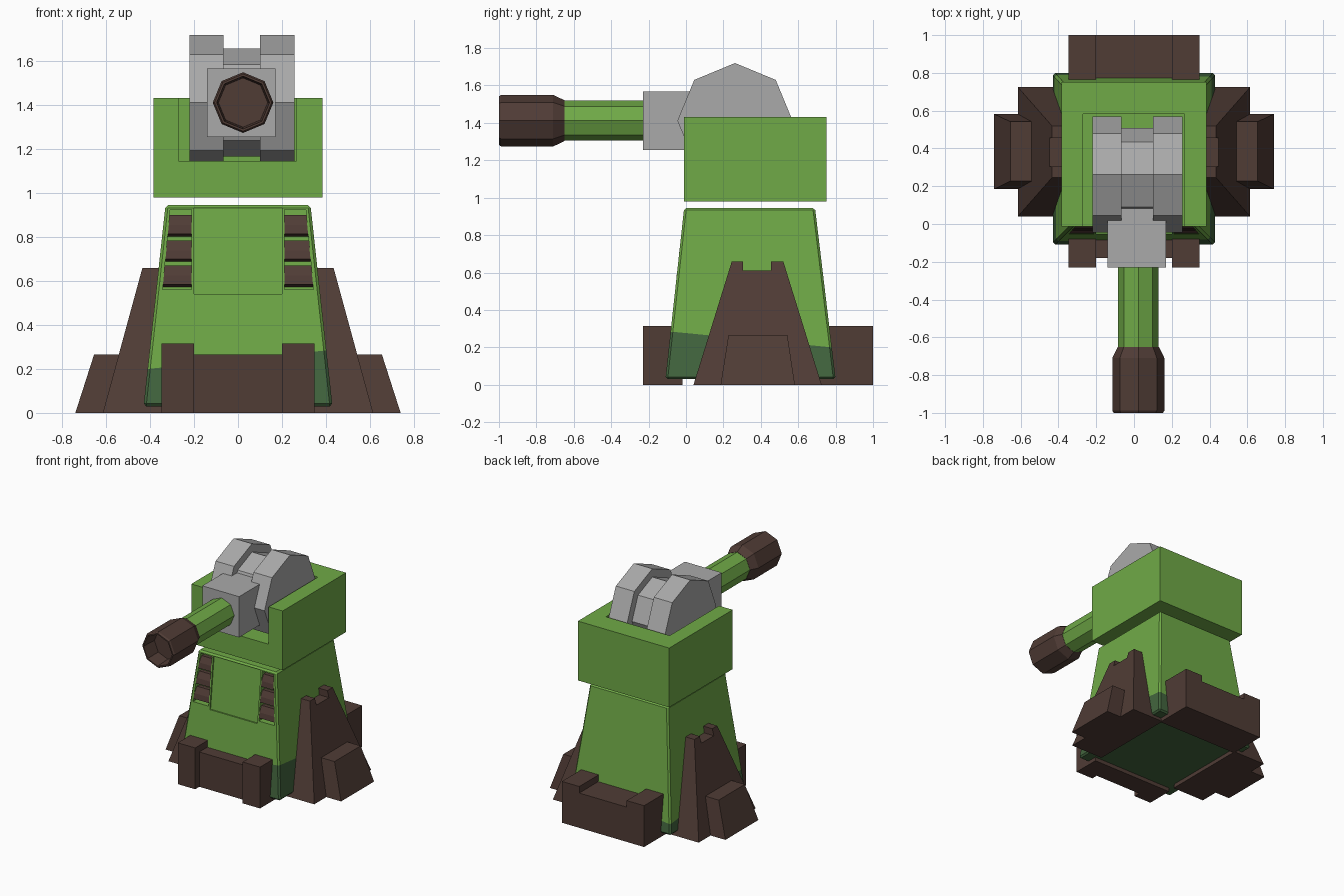
import bpy, bmesh, math
from mathutils import Vector

if "Cube" in bpy.data.objects:
    bpy.data.objects.remove(bpy.data.objects["Cube"])


def material(name, rgb):
    m = bpy.data.materials.new(name)
    m.diffuse_color = (*rgb, 1)
    m.use_nodes = True
    m.node_tree.nodes["Principled BSDF"].inputs["Base Color"].default_value = m.diffuse_color
    return m


GREEN = material("leaf green", (0.16, 0.40, 0.063))
DARK = material("dark green", (0.055, 0.13, 0.048))
BROWN = material("dark brown", (0.08, 0.045, 0.036))
GREY = material("mid grey", (0.40, 0.40, 0.40))


def loft_mesh(rings):
    """Skin matching rings of points and cap both ends."""
    bm = bmesh.new()
    rows = [[bm.verts.new(p) for p in ring] for ring in rings]
    n = len(rows[0])
    for a, b in zip(rows, rows[1:]):
        for i in range(n):
            j = (i + 1) % n
            bm.faces.new((a[i], a[j], b[j], b[i]))
    bm.faces.new(rows[0])
    bm.faces.new(rows[-1])
    bmesh.ops.recalc_face_normals(bm, faces=bm.faces)
    return bm


def finish(name, bm, *mats):
    me = bpy.data.meshes.new(name)
    bm.to_mesh(me)
    bm.free()
    for m in mats:
        me.materials.append(m)
    ob = bpy.data.objects.new(name, me)
    bpy.context.collection.objects.link(ob)
    return ob


def loft(name, rings, mat):
    return finish(name, loft_mesh(rings), mat)


def rect(x0, x1, y0, y1, z):
    return [(x0, y0, z), (x1, y0, z), (x1, y1, z), (x0, y1, z)]


def box(name, x0, x1, y0, y1, z0, z1, mat):
    return loft(name, [rect(x0, x1, y0, y1, z0), rect(x0, x1, y0, y1, z1)], mat)


def cut(target, cutter):
    cutter.hide_render = True
    cutter.hide_viewport = True
    mod = target.modifiers.new("cut", 'BOOLEAN')
    mod.operation = 'DIFFERENCE'
    mod.solver = 'EXACT'
    mod.object = cutter


def wall(z):
    """y of the sloping front wall of the tower at height z"""
    return -0.11 + 0.10 * (z - 0.03) / 0.91


# Tapered tower with a slanted dark band round its base
bm = loft_mesh([rect(-0.43, 0.43, -0.11, 0.80, 0.03),
                rect(-0.33, 0.33, -0.01, 0.69, 0.945)])
bmesh.ops.bevel(bm, geom=list(bm.edges), offset=0.012, segments=1,
                affect='EDGES', profile=0.5)
tilt = Vector((-0.105, 0.099, 1))
origin = Vector((0, 0, 0.234))
bmesh.ops.bisect_plane(bm, geom=bm.verts[:] + bm.edges[:] + bm.faces[:],
                       plane_co=origin, plane_no=tilt)
for f in bm.faces:
    if (f.calc_center_median() - origin).dot(tilt) < 0:
        f.material_index = 1
tower = finish("tower", bm, GREEN, DARK)

# Recessed front panel
z0, z1 = 0.54, 0.932
cut(tower, loft("panel_cutter", [rect(-0.20, 0.20, -0.3, wall(z0) + 0.01, z0),
                                 rect(-0.20, 0.20, -0.3, wall(z1) + 0.01, z1)], GREEN))

# Vent slots with louvre slats
for s, side in ((-1, "left"), (1, "right")):
    def outer(z):
        return s * (0.343 - 0.097 * (z - 0.565))
    inner = s * 0.212
    z0, z1 = 0.562, 0.925
    cut(tower, loft(side + "_vent_cutter",
                    [rect(inner, outer(z), -0.3, wall(z) + 0.05, z) for z in (z0, z1)],
                    GREEN))
    for i in range(3):
        t = 0.67 + i * 0.115
        profile = [(wall(t) + 0.055, t), (wall(t) + 0.02, t),
                   (wall(t - 0.05) + 0.002, t - 0.045),
                   (wall(t - 0.08) - 0.002, t - 0.085),
                   (wall(t - 0.1) + 0.055, t - 0.098)]
        loft(f"{side}_vent_slat_{i + 1}",
             [[(inner, y, z) for y, z in profile],
              [(outer(z), y, z) for y, z in profile]], BROWN)

# Front and back feet: low middle with raised ends
box("front_foot_middle", -0.20, 0.20, -0.18, -0.02, 0, 0.265, BROWN)
box("back_foot_middle", -0.20, 0.20, 0.71, 1.0, 0, 0.265, BROWN)
for s, side in ((-1, "left"), (1, "right")):
    a, b = sorted((s * 0.20, s * 0.347))
    box(f"front_foot_{side}", a, b, -0.23, -0.02, 0, 0.315, BROWN)
    box(f"back_foot_{side}", a, b, 0.71, 1.0, 0, 0.315, BROWN)

    # Side buttress with a notched top, and the block leaning on it
    profile = [(0.04, 0), (0.245, 0.66), (0.305, 0.66), (0.305, 0.61),
               (0.455, 0.61), (0.455, 0.66), (0.52, 0.66), (0.725, 0)]
    loft(side + "_buttress",
         [[(s * 0.34, y, z) for y, z in profile],
          [(s * (0.615 - 0.273 * z), y, z) for y, z in profile]], BROWN)
    loft(side + "_buttress_block",
         [rect(s * 0.50, s * 0.74, 0.185, 0.582, 0),
          rect(s * 0.50, s * 0.655, 0.227, 0.542, 0.265)], BROWN)

# Turret housing, open at the front and top
housing = box("turret_housing", -0.385, 0.385, -0.012, 0.752, 0.98, 1.432, GREEN)
cut(housing, box("housing_cutter", -0.27, 0.267, -0.3, 0.583, 1.147, 1.7, GREEN))

# Octagonal gun pivot: two large discs and a smaller one between
CX, CZ = 0.018, 1.412


def disc(name, x0, x1, r):
    ring = [(0.262 + r * math.cos(k * math.pi / 4),
             max(1.147, CZ + r * math.sin(k * math.pi / 4))) for k in range(8)]
    loft(name, [[(x, y, z) for y, z in ring] for x in (x0, x1)], GREY)


disc("pivot_disc_left", -0.22, -0.065, 0.308)
disc("pivot_disc_right", 0.10, 0.256, 0.308)
disc("pivot_disc_middle", -0.065, 0.10, 0.245)
box("gun_mount", -0.14, 0.17, -0.23, 0.09, 1.256, 1.567, GREY)


# Octagonal barrel and hollow muzzle
def tube(name, sections, mat):
    loft(name, [[(CX + 0.005 + r * math.cos(k * math.pi / 4), y,
                  CZ + r * math.sin(k * math.pi / 4)) for k in range(8)]
                for y, r in sections], mat)


tube("barrel", [(-0.20, 0.107), (-0.66, 0.107)], GREEN)
tube("muzzle", [(-0.65, 0.109), (-0.71, 0.138), (-0.988, 0.138), (-1.0, 0.13),
                (-1.0, 0.12), (-0.88, 0.112)], BROWN)
